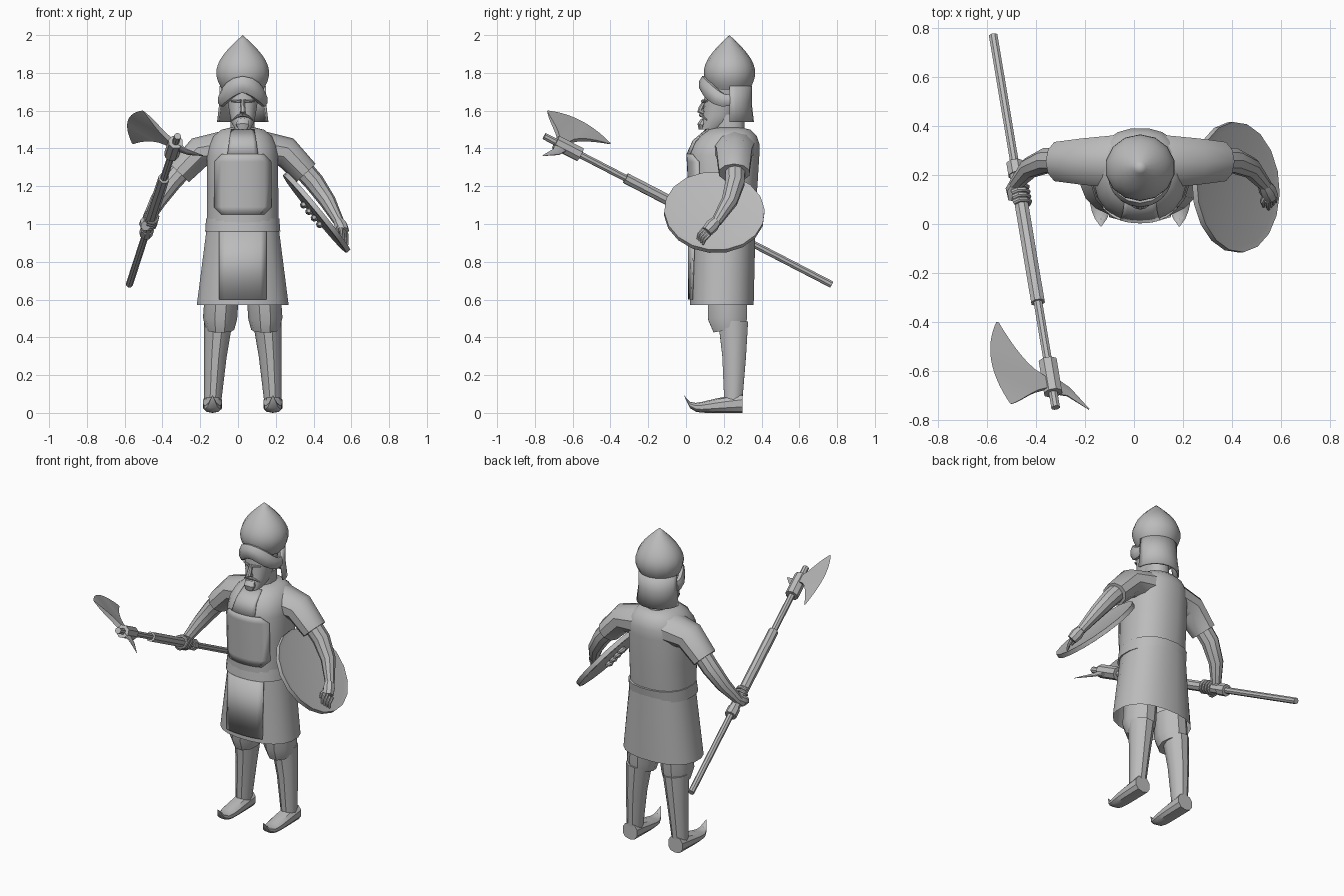
import bpy, bmesh
from math import sin, cos, asin, pi, radians, copysign, sqrt
from mathutils import Vector

default_cube = bpy.data.objects.get("Cube")
if default_cube:
    bpy.data.objects.remove(default_cube)

grey = bpy.data.materials.new("plain_grey")
grey.use_nodes = True
grey.diffuse_color = (.5, .5, .5, 1)
grey.node_tree.nodes["Principled BSDF"].inputs["Base Color"].default_value = grey.diffuse_color

MIDDLE = .025
SIDEWAYS, DEEP, UP = Vector((1, 0, 0)), Vector((0, 1, 0)), Vector((0, 0, 1))


def skin(name, rows, closed=True, caps=True, thickness=0):
    """Join equal-length rows of points into one smooth object with sharp edges."""
    bm = bmesh.new()
    grid = [[bm.verts.new(point) for point in row] for row in rows]
    count = len(grid[0])
    for lower, upper in zip(grid, grid[1:]):
        for i in range(count if closed else count - 1):
            j = (i + 1) % count
            bm.faces.new((lower[i], lower[j], upper[j], upper[i]))
    if closed and caps:
        bm.faces.new(grid[0])
        bm.faces.new(grid[-1])
    bmesh.ops.remove_doubles(bm, verts=bm.verts, dist=.0005)
    bmesh.ops.recalc_face_normals(bm, faces=bm.faces)
    for face in bm.faces:
        face.smooth = True
    for edge in bm.edges:
        edge.smooth = edge.calc_face_angle(0) < radians(35)
    mesh = bpy.data.meshes.new(name)
    bm.to_mesh(mesh)
    bm.free()
    mesh.materials.append(grey)
    part = bpy.data.objects.new(name, mesh)
    bpy.context.collection.objects.link(part)
    if thickness:
        shell = part.modifiers.new("thickness", 'SOLIDIFY')
        shell.thickness = thickness
        shell.offset = 0


def ring(centre, axis_a, axis_b, sides, power=2):
    """Superellipse outline around a centre."""
    points = []
    for i in range(sides):
        angle = 2 * pi * (i + .5) / sides
        a, b = (copysign(abs(v) ** (2 / power), v) for v in (cos(angle), sin(angle)))
        points.append(centre + axis_a * a + axis_b * b)
    return points


def flat_ring(height, width, centre, depth, sides=14, power=2.3):
    return ring(Vector((MIDDLE, centre, height)), SIDEWAYS * width, DEEP * depth, sides, power)


def sweep(name, path, start, end, bulge=0, squash=1, sides=8, hint=DEEP):
    """Tapered limb along a path; squash widens it towards the hint."""
    path = [Vector(point) for point in path]
    last = len(path) - 1
    rows = []
    for i, point in enumerate(path):
        along = (path[min(i + 1, last)] - path[max(i - 1, 0)]).normalized()
        wide = (hint - along * along.dot(hint)).normalized()
        radius = start + (end - start) * i / last + bulge * sin(pi * i / last)
        rows.append(ring(point, wide * radius * squash, along.cross(wide) * radius, sides))
    skin(name, rows)


# Tunic, skirt and belt share one body profile
HEM, WAIST, CHEST, COLLAR = .57, 1, 1.36, 1.51


def body(z):
    """Half width, centre and half depth of the clothing at a height."""
    if z < WAIST:
        return .19 + .13 * (WAIST - z), .19, .17
    if z < CHEST:
        return .19, .2, .17 + .05 * (z - WAIST)
    rise = (z - CHEST) / (COLLAR - CHEST)
    size = .07 + .12 * cos(asin(min(rise, 1)))
    return size, .2 + .03 * rise, size


def clothing(name, heights, grow=0, caps=True):
    rows = []
    for z in heights:
        width, centre, depth = body(z)
        rows.append(flat_ring(z, width + grow, centre, depth + grow, 20))
    skin(name, rows, caps=caps)


shoulder_steps = [CHEST + (COLLAR - CHEST) * sin(pi * i / 8) for i in range(5)]
clothing("tunic", [WAIST - .02, WAIST + .2] + shoulder_steps)
clothing("skirt", [HEM, WAIST], caps=False)
clothing("belt", [WAIST - .04, WAIST + .03], grow=.006)


def plate(name, rows, columns=8):
    """Thin panel following the front of the clothing."""
    grid = []
    for z, half in rows:
        width, centre, depth = body(z)
        line = []
        for i in range(columns + 1):
            x = half * (2 * i / columns - 1)
            bow = (1 - abs(x / width) ** 2.3) ** (1 / 2.3)
            line.append(Vector((MIDDLE + x, centre - depth * bow - .005, z)))
        grid.append(line)
    skin(name, grid, closed=False, thickness=.009)


plate("breastplate", [(1.05, .11), (1.09, .15), (1.33, .15), (1.37, .11)])
plate("bib", [(1.37, .08), (1.44, .07), (1.5, .06)])
plate("skirt_panel", [(.6, .125), (WAIST - .04, .125)])

# Legs, shoes, arms and half of the face, mirrored
for sign, side in ((1, "left"), (-1, "right")):
    def at(offset, y, z):
        return Vector((MIDDLE + sign * offset, y, z))

    sweep(side + "_breeches", [at(.11, .22, .64), at(.12, .22, .5), at(.12, .23, .44)],
          .09, .075, bulge=.008, squash=1.2, sides=10)
    sweep(side + "_shin", [at(.13, .25, .48), at(.145, .255, .3), at(.16, .25, .05)],
          .075, .045, squash=1.1, sides=10)

    # Shoe thins forward and curls up at the toe
    rows = []
    for i in range(11):
        t = i / 10
        tall = .05 * sqrt(1 - t) + .001
        wide = .05 * (1 - t ** 6) + .002
        rows.append(ring(at(.16, .3 - .31 * t, tall + .09 * t ** 12), SIDEWAYS * wide, UP * tall, 10, 2.4))
    skin(side + "_shoe", rows)

    sweep(side + "_sleeve", [at(.09, .255, 1.4), at(.23, .255, 1.38), at(.335, .255, 1.27)],
          .095, .07, squash=1.2, sides=10)
    sweep(side + "_forearm", [at(.3, .26, 1.31), at(.38, .26, 1.22), at(.45, .23, 1.12), at(.51, .16, 1.01)],
          .055, .028, bulge=.008, sides=10)
    sweep(side + "_moustache", [at(0, .078, 1.578), at(.03, .088, 1.57), at(.055, .11, 1.55)], .011, .003)
    sweep(side + "_brow", [at(.01, .088, 1.65), at(.06, .11, 1.65)], .009, .005)

# Open left hand with spread fingers
wrist, knuckles = Vector((.53, .165, 1.02)), Vector((.56, .11, .96))
sweep("left_palm", [wrist, (wrist + knuckles) / 2, knuckles], .026, .03, bulge=.008)
for i in range(4):
    root = knuckles + Vector((1, 1, -1)) * (i - 1.5) * .01
    reach = Vector((.005, -.035, -.055))
    sweep(f"left_finger_{i + 1}", [root, root + reach * .5 - DEEP * .008, root + reach], .012, .005)
sweep("left_thumb", [(.54, .13, .99), (.525, .09, .97), (.53, .07, .95)], .014, .005)

# Pole axe shaft, grip and socket
tail, top = Vector((-.575, .77, .68)), Vector((-.32, -.75, 1.465))
axis = (top - tail).normalized()


def on_shaft(y):
    return tail.lerp(top, (tail.y - y) / (tail.y - top.y))


for name, back, front, radius in (("axe_shaft", tail.y, top.y, .019), ("axe_grip", .23, -.32, .03),
                                  ("axe_grip_collar", .25, .2, .036), ("axe_socket", -.56, -.69, .04)):
    sweep(name, [on_shaft(back), on_shaft(front)], radius, radius, hint=UP)

# Axe blade: wedge section swept between the crescent tips
hub = on_shaft(-.6)
out = Vector((-.82, .15, .55))
out = (out - axis * out.dot(axis)).normalized()
flat = out.cross(axis)


def on_blade(reach, along, lift=0):
    return hub + out * reach + axis * along + flat * lift


rows = []
for i in range(-8, 9):
    k = i / 8
    inner = .03 + .21 * max(0, abs(k) - .15) ** .6
    along = .19 * k + .065 * (1 - k * k)
    lift = .013 * (1 - k * k) + .001
    edge = on_blade(.29 - .06 * k * k, .19 * k)
    rows.append([on_blade(inner, along, lift), edge, on_blade(inner, along, -lift)])
skin("axe_blade", rows)
sweep("axe_spike", [on_blade(0, .065), on_blade(-.08, .085), on_blade(-.17, .15)], .015, .001,
      squash=3, hint=axis)

# Right fist closed around the grip
sweep("right_palm", [(-.48, .17, 1.02), (-.49, .14, 1), (-.49, .1, .99)], .028, .026, bulge=.008)
for i in range(4):
    centre = on_shaft(.145 - .02 * i)
    curl = [centre + (out * cos(t) + flat * sin(t)) * .036 for t in (j * pi / 4 for j in range(7))]
    sweep(f"right_finger_{i + 1}", curl, .012, .007, hint=axis)

# Round shield hung under the left arm, with knobs beneath
centre = Vector((.415, .15, 1.06))
normal = Vector((.77, .05, .63)).normalized()
across = normal.cross(Vector((.63, -.1, -.77))).normalized()
down = normal.cross(across)
skin("shield", [ring(centre + normal * lift, across * radius, down * radius, 18)
                for lift, radius in ((-.015, .25), (-.012, .267), (.014, .267), (.01, .24))])
slope = Vector((.63, 0, -.77))
for i in range(4):
    knob = centre + slope * (.045 * i - .075) - normal * .026
    sweep(f"shield_knob_{i + 1}", [knob - across * .03, knob, knob + across * .03], .01, .01, bulge=.01)

# Neck, head and face
skin("neck", [flat_ring(z, .065, .23, .08) for z in (1.46, 1.58)])
rows = []
for i in range(7):
    spread = sqrt(i / 6)
    rows.append(flat_ring(1.5 + .22 * i / 6, .04 + .05 * spread, .13 + .08 * spread, .055 * (1 + spread)))
skin("head", rows)
face = Vector((MIDDLE, .08, 1.6))
sweep("nose", [face + DEEP * .02 + UP * .055, face + UP * .015, face - DEEP * .007, face + DEEP * .015 - UP * .012],
      .009, .015, bulge=.004, hint=SIDEWAYS)
sweep("chin_beard", [face - UP * .05 + DEEP * .015, face - UP * .075, face - UP * .1],
      .018, .014, bulge=.006, squash=1.7, hint=SIDEWAYS)

# Onion helmet, draped brow band and neck guard
rows = []
for i in range(-4, 10):
    swell = .143 * cos(i * pi / 18) + .0002
    rows.append(flat_ring(1.8 + .2 * i / 9, swell, .23, swell * .95, power=2))
skin("helmet_dome", rows)
path = []
for i in range(-6, 7):
    x, y = sin(i * pi / 11), cos(i * pi / 11)
    path.append((MIDDLE + .112 * x, .215 - .118 * y, 1.738 - .085 * x * x))
sweep("helmet_band", path, .02, .02, bulge=.01, squash=1.6, hint=UP)
rows = []
for height, radius in ((1.73, .118), (1.64, .118), (1.54, .13)):
    arc = [pi * i / 12 for i in range(13)]
    rows.append([Vector((MIDDLE + radius * cos(t), .23 + radius * .95 * sin(t), height)) for t in arc])
skin("neck_guard", rows, closed=False, thickness=.012)
